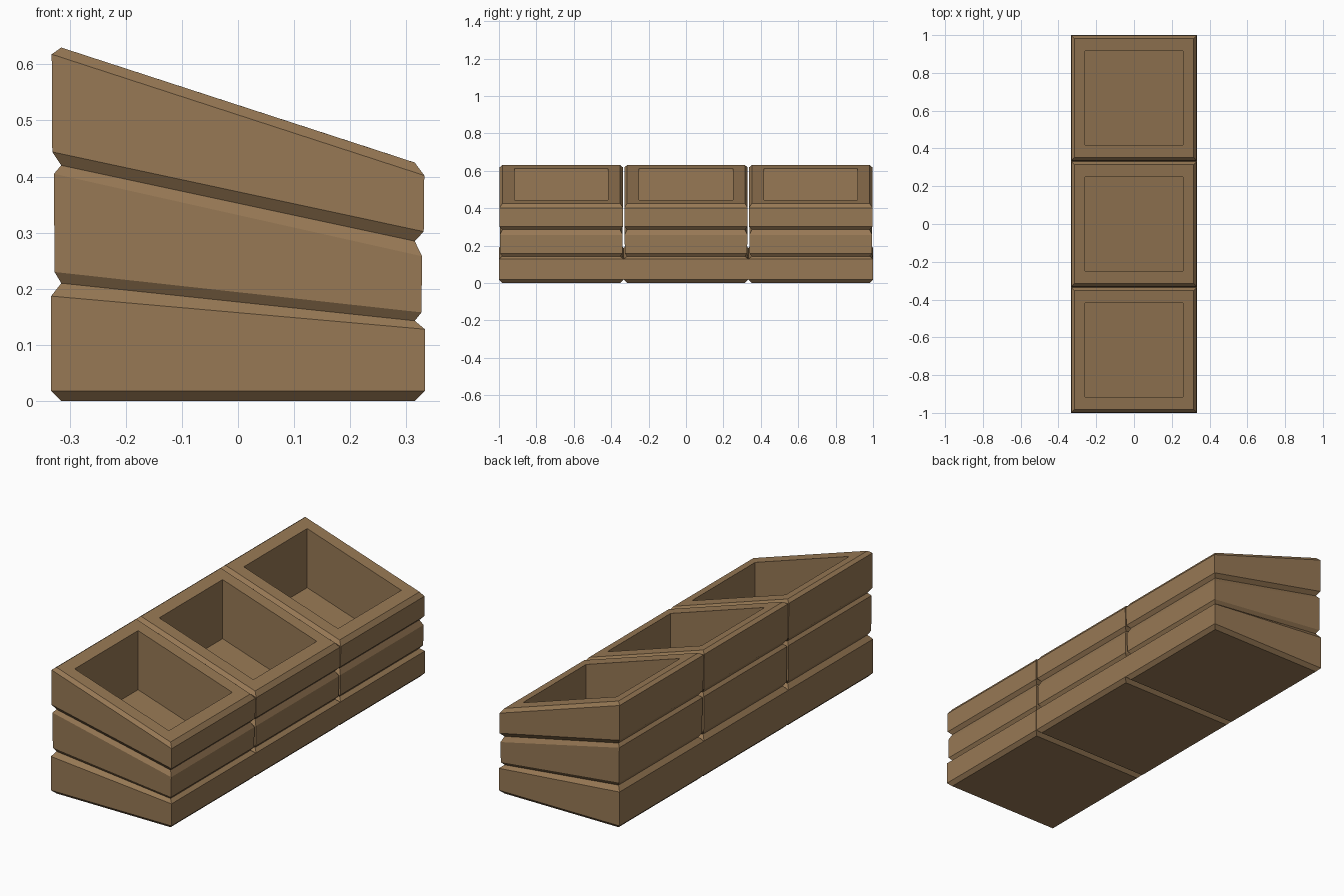
import bpy, bmesh

if "Cube" in bpy.data.objects:
    bpy.data.objects.remove(bpy.data.objects["Cube"], do_unlink=True)

# One warm brown clay colour
clay = bpy.data.materials.new("warm_brown")
clay.use_nodes = True
colour = (0.31, 0.19, 0.09, 1)
clay.diffuse_color = colour
clay.node_tree.nodes["Principled BSDF"].inputs["Base Color"].default_value = colour

# Tilted rectangular rings: half width, half depth, z at left edge, z at right edge
RINGS = [
    # bottom tier
    (0.315, 0.315, 0.0, 0.0),
    (0.333, 0.333, 0.018, 0.018),
    (0.333, 0.333, 0.187, 0.128),
    (0.315, 0.315, 0.21, 0.143),
    # middle tier
    (0.327, 0.327, 0.23, 0.158),
    (0.328, 0.328, 0.405, 0.258),
    (0.315, 0.315, 0.42, 0.285),
    # top tier
    (0.331, 0.330, 0.444, 0.302),
    (0.332, 0.330, 0.618, 0.402),
    (0.315, 0.315, 0.63, 0.425),
    # opening and cavity floor
    (0.26, 0.25, 0.612, 0.443),
    (0.26, 0.25, 0.317, 0.148),
]


def loft(name, rings):
    """Skin the rings from the underside up, over the rim and down to the cavity floor."""
    bm = bmesh.new()
    loops = []
    for hx, hy, zl, zr in rings:
        corners = ((-hx, -hy, zl), (hx, -hy, zr), (hx, hy, zr), (-hx, hy, zl))
        loops.append([bm.verts.new(c) for c in corners])
    for low, high in zip(loops, loops[1:]):
        for i in range(4):
            j = (i + 1) % 4
            bm.faces.new((low[i], low[j], high[j], high[i]))
    bm.faces.new(loops[0][::-1])
    bm.faces.new(loops[-1])
    mesh = bpy.data.meshes.new(name)
    bm.to_mesh(mesh)
    bm.free()
    mesh.materials.append(clay)
    return mesh


# Three identical planters in a row
planter = loft("stepped_planter", RINGS)
for name, y in (("front_planter", -0.667), ("middle_planter", 0), ("back_planter", 0.667)):
    obj = bpy.data.objects.new(name, planter)
    obj.location.y = y
    bpy.context.collection.objects.link(obj)
